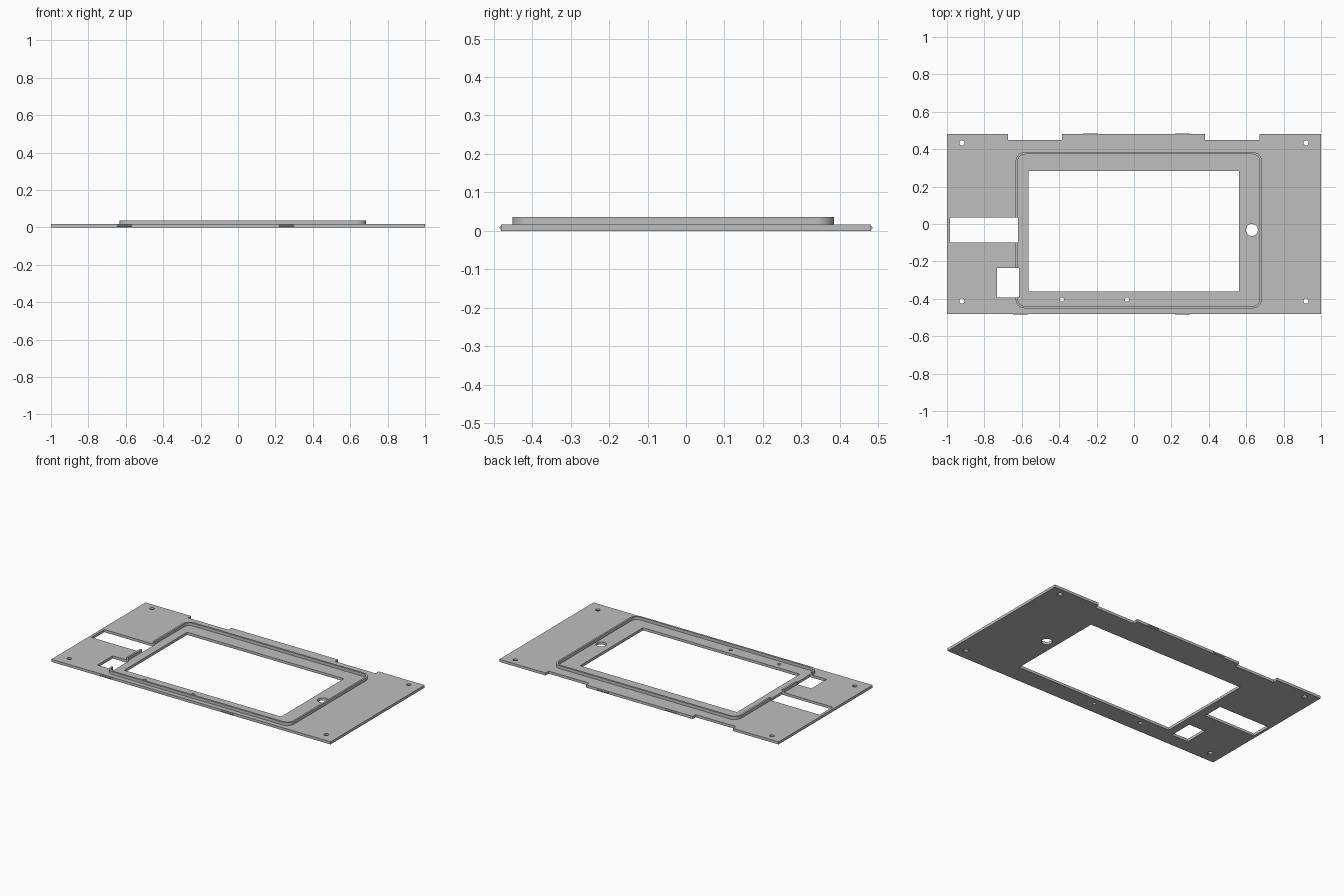
import bpy
import bmesh
from math import sin, cos, pi, radians
from mathutils import Vector

cube = bpy.data.objects.get("Cube")
if cube:
    bpy.data.objects.remove(cube, do_unlink=True)

PLATE_TOP = 0.017
RIM_TOP = 0.036
HALF_DEPTH = 0.481

grey = bpy.data.materials.new("plain grey")
colour = (0.52, 0.52, 0.52, 1)
grey.diffuse_color = colour
grey.use_nodes = True
grey.node_tree.nodes["Principled BSDF"].inputs["Base Color"].default_value = colour


def rectangle(x0, x1, y0, y1):
    return [(x0, y0), (x1, y0), (x1, y1), (x0, y1)]


def circle(x, y, r, n=24):
    return [(x + r * cos(2 * pi * i / n), y + r * sin(2 * pi * i / n)) for i in range(n)]


def rounded(x0, x1, y0, y1, r, n=8):
    corners = [(x1 - r, y1 - r), (x0 + r, y1 - r), (x0 + r, y0 + r), (x1 - r, y0 + r)]
    return [(cx + r * cos((q + i / n) * pi / 2), cy + r * sin((q + i / n) * pi / 2))
            for q, (cx, cy) in enumerate(corners) for i in range(n + 1)]


def loft(bm, sections, closed=False):
    """Join (outline, z) sections; cap the ends or close into a ring."""
    rings = [[bm.verts.new((x, y, z)) for x, y in pts] for pts, z in sections]
    pairs = list(zip(rings, rings[1:]))
    if closed:
        pairs.append((rings[-1], rings[0]))
    else:
        bm.faces.new(rings[0][::-1])
        bm.faces.new(rings[-1])
    for a, b in pairs:
        for i in range(len(a)):
            j = (i + 1) % len(a)
            bm.faces.new((a[i], a[j], b[j], b[i]))


def make_object(name, bm):
    bmesh.ops.recalc_face_normals(bm, faces=bm.faces)
    mesh = bpy.data.meshes.new(name)
    bm.to_mesh(mesh)
    bm.free()
    mesh.materials.append(grey)
    obj = bpy.data.objects.new(name, mesh)
    bpy.context.collection.objects.link(obj)
    return obj


def activate(obj):
    bpy.ops.object.select_all(action="DESELECT")
    obj.select_set(True)
    bpy.context.view_layer.objects.active = obj


# Flat plate with two notches in the back edge
bm = bmesh.new()
outline = [(-1, -HALF_DEPTH), (1, -HALF_DEPTH), (1, HALF_DEPTH)]
for x0, x1 in ((0.67, 0.38), (-0.385, -0.673)):
    outline += [(x0, HALF_DEPTH), (x0, 0.45), (x1, 0.45), (x1, HALF_DEPTH)]
outline.append((-1, HALF_DEPTH))
loft(bm, [(outline, 0), (outline, PLATE_TOP)])
plate = make_object("panel_plate", bm)

# Raised rim around the window
bm = bmesh.new()
outer = rounded(-0.633, 0.684, -0.451, 0.385, 0.05)
inner = rounded(-0.621, 0.672, -0.439, 0.373, 0.038)
loft(bm, [(outer, PLATE_TOP - 0.001), (outer, RIM_TOP),
          (inner, RIM_TOP), (inner, PLATE_TOP - 0.001)], closed=True)
rim = make_object("window_rim", bm)

# Openings: window, two side slots, round holes
bm = bmesh.new()
openings = [rectangle(-0.563, 0.561, -0.361, 0.283),
            rectangle(-0.983, -0.619, -0.098, 0.035),
            rectangle(-0.733, -0.614, -0.392, -0.236),
            circle(0.63, -0.032, 0.032, 32),
            circle(-0.385, -0.404, 0.011),
            circle(-0.038, -0.404, 0.011)]
for shape in openings:
    loft(bm, [(shape, -0.1), (shape, 0.1)])

# Corner screw holes, slightly countersunk underneath
for x in (-0.92, 0.92):
    for y in (-0.412, 0.434):
        wide, narrow = circle(x, y, 0.018), circle(x, y, 0.014)
        loft(bm, [(wide, -0.1), (wide, 0.002), (narrow, 0.006), (narrow, 0.1)])
cutter = make_object("opening_cutter", bm)
cutter.hide_render = True

for obj in (plate, rim):
    mod = obj.modifiers.new("openings", "BOOLEAN")
    mod.operation = "DIFFERENCE"
    mod.solver = "EXACT"
    mod.object = cutter
    activate(obj)
    bpy.ops.object.modifier_apply(modifier=mod.name)
    bpy.ops.object.shade_smooth_by_angle(angle=radians(30))
bpy.data.objects.remove(cutter, do_unlink=True)

# Small snap ridges on the front and back edges
for name, side, centres in (("front_snap", -1, (-0.607, 0.26)),
                            ("back_snap", 1, (-0.233, 0.26))):
    for cx in centres:
        bm = bmesh.new()
        ends = []
        for x in (cx - 0.04, cx + 0.04):
            ends.append([bm.verts.new(Vector((x, side * (HALF_DEPTH + d), z)))
                         for d, z in ((-0.001, 0.003), (0.004, 0.007),
                                      (0.004, 0.01), (-0.001, 0.014))])
        for end in ends:
            bm.faces.new(end)
        for i in range(4):
            j = (i + 1) % 4
            bm.faces.new((ends[0][i], ends[0][j], ends[1][j], ends[1][i]))
        make_object(name, bm)
